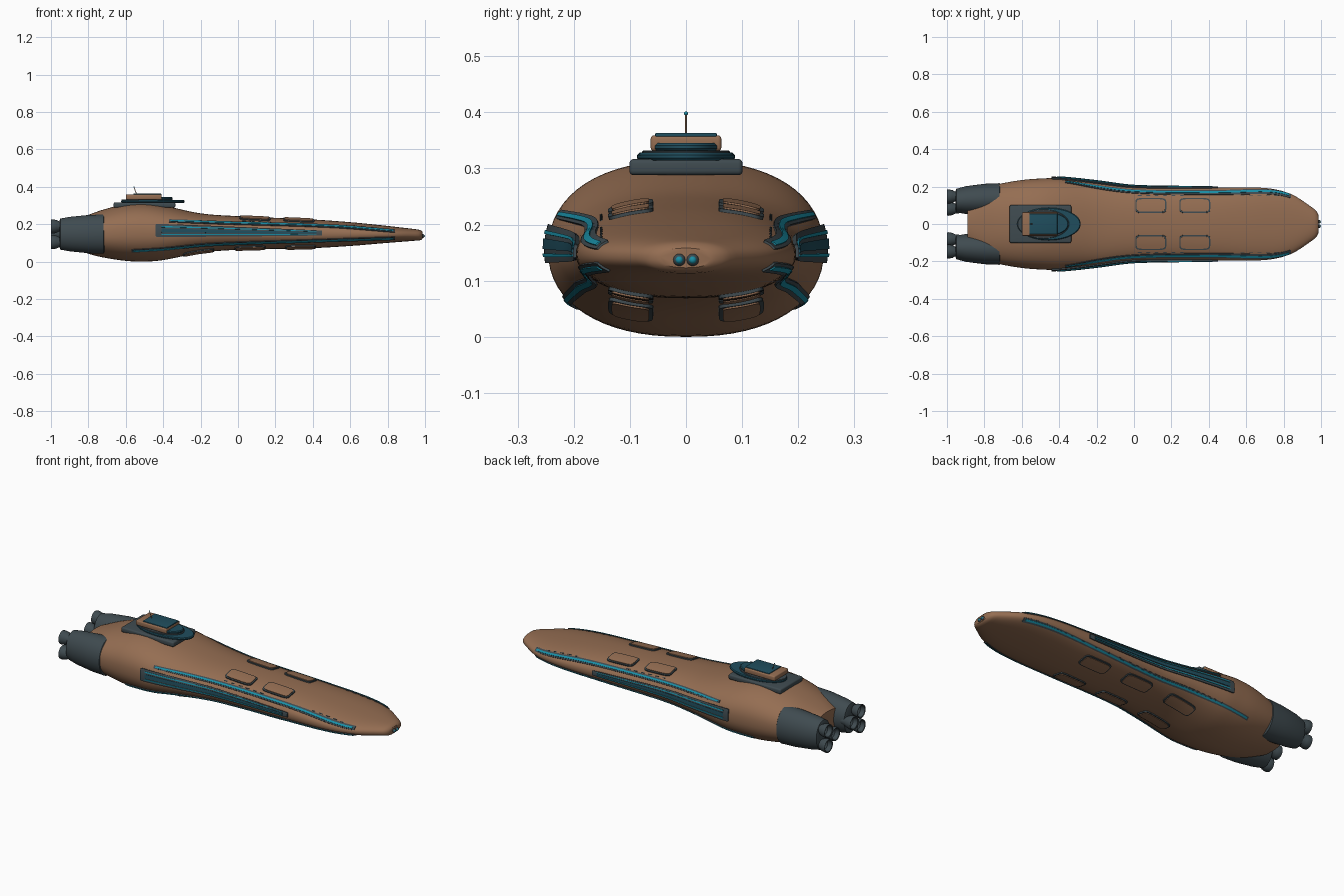
import bpy, bmesh, math
from mathutils import Vector, Matrix

if "Cube" in bpy.data.objects:
    bpy.data.objects.remove(bpy.data.objects["Cube"])


def material(name, rgb):
    m = bpy.data.materials.new(name)
    m.use_nodes = True
    m.diffuse_color = (*rgb, 1)
    m.node_tree.nodes["Principled BSDF"].inputs["Base Color"].default_value = (*rgb, 1)
    return m


BROWN = material("copper brown", (0.30, 0.155, 0.085))
SLATE = material("dark slate", (0.05, 0.07, 0.08))
TEAL = material("deep teal", (0.014, 0.075, 0.11))
GLOW = material("bright teal", (0.01, 0.27, 0.38))


def finish(name, bm, mat, smooth=True, angle=35):
    bmesh.ops.recalc_face_normals(bm, faces=bm.faces)
    mesh = bpy.data.meshes.new(name)
    bm.to_mesh(mesh)
    bm.free()
    mesh.materials.append(mat)
    ob = bpy.data.objects.new(name, mesh)
    bpy.context.collection.objects.link(ob)
    if smooth:
        bpy.ops.object.select_all(action="DESELECT")
        ob.select_set(True)
        bpy.context.view_layer.objects.active = ob
        bpy.ops.object.shade_smooth_by_angle(angle=math.radians(angle))
    return ob


def loft(name, rings, mat, caps=True):
    bm = bmesh.new()
    rows = [[bm.verts.new(p) for p in ring] for ring in rings]
    n = len(rows[0])
    for a, b in zip(rows, rows[1:]):
        for i in range(n):
            bm.faces.new((a[i], a[(i + 1) % n], b[(i + 1) % n], b[i]))
    if caps:
        bm.faces.new(rows[0])
        bm.faces.new(rows[-1])
    return finish(name, bm, mat)


# Hull stations: x, half width, bottom, top
STATIONS = [
    (-0.89, 0.12, 0.075, 0.215), (-0.80, 0.19, 0.042, 0.25),
    (-0.72, 0.214, 0.022, 0.278), (-0.60, 0.235, 0.004, 0.308),
    (-0.50, 0.243, 0.0, 0.314), (-0.40, 0.245, 0.008, 0.300),
    (-0.20, 0.225, 0.047, 0.258), (0.0, 0.20, 0.063, 0.243),
    (0.40, 0.194, 0.072, 0.225), (0.62, 0.196, 0.085, 0.209),
    (0.75, 0.186, 0.096, 0.196), (0.85, 0.155, 0.104, 0.185),
    (0.95, 0.090, 0.112, 0.173), (0.978, 0.066, 0.115, 0.167),
    (0.987, 0.045, 0.123, 0.158)]
POWER = 2.3


def smooth_at(x, table, col):
    """Cubic interpolation through one column of a table."""
    x = min(max(x, table[0][0]), table[-1][0])
    i = max(k for k in range(len(table) - 1) if table[k][0] <= x)

    def slope(k):
        a, b = table[max(k - 1, 0)], table[min(k + 1, len(table) - 1)]
        return (b[col] - a[col]) / (b[0] - a[0])
    p, q = table[i], table[i + 1]
    h = q[0] - p[0]
    t = (x - p[0]) / h
    return (p[col] * (1 + 2 * t) * (1 - t) ** 2 + q[col] * t * t * (3 - 2 * t)
            + h * slope(i) * t * (1 - t) ** 2 - h * slope(i + 1) * t * t * (1 - t))


def section(x):
    w, lo, hi = (smooth_at(x, STATIONS, c) for c in (1, 2, 3))
    return w, (lo + hi) / 2, (hi - lo) / 2


def spow(v, e):
    return math.copysign(abs(v) ** e, v)


def hull_point(x, a, off=0.0):
    w, c, h = section(x)
    y, z = w * spow(math.cos(a), 2 / POWER), h * spow(math.sin(a), 2 / POWER)
    e = POWER - 1
    n = Vector((0, spow(y / w, e) / w, spow(z / h, e) / h)).normalized()
    return Vector((x, y, c + z)) + n * off


def angle_from_z(x, z):
    w, c, h = section(x)
    return math.asin(spow(max(-1, min(1, (z - c) / h)), POWER / 2))


def angle_from_y(x, y, up):
    return up * math.acos(max(-1, min(1, y / section(x)[0])) ** (POWER / 2))


xs = [-0.89 + 1.84 * i / 90 for i in range(91)] + [0.965, 0.978, 0.984, 0.987]
loft("hull", [[hull_point(x, math.tau * k / 64) for k in range(64)] for x in xs], BROWN)


def plate(name, x0, x1, span, to_angle, off, mat, corner=8, nx=24, nv=4):
    """Closed plate that hugs the hull on both sides of the ship."""
    for side, label in ((1, "left"), (-1, "right")):
        bm = bmesh.new()
        layers = []
        for depth in (off, -0.006):
            rows = []
            for i in range(nx + 1):
                u = math.sin(math.pi * (i / nx - 0.5)) * 0.9995
                x = (x0 + x1) / 2 + u * (x1 - x0) / 2
                lo, hi = span(x)
                half = (hi - lo) / 2 * (1 - abs(u) ** corner) ** (1 / corner)
                row = []
                for j in range(nv + 1):
                    v = (lo + hi) / 2 + half * (2 * j / nv - 1)
                    p = hull_point(x, to_angle(x, v), depth)
                    row.append(bm.verts.new((p.x, p.y * side, p.z)))
                rows.append(row)
            for a, b in zip(rows, rows[1:]):
                for j in range(nv):
                    bm.faces.new((a[j], a[j + 1], b[j + 1], b[j]))
            layers.append(rows)
        rims = [r[0] + [q[-1] for q in r[1:-1]] + r[-1][::-1] + [q[0] for q in r[-2:0:-1]]
                for r in layers]
        top, low = rims
        for k in range(len(top)):
            m = (k + 1) % len(top)
            bm.faces.new((top[k], top[m], low[m], low[k]))
        finish(f"{label}_{name}", bm, mat)


def band(points, width):
    """Band of given width around a height line."""
    def span(x):
        z = smooth_at(x, points, 1)
        return z - width / 2, z + width / 2
    return span


# Side armour panels with light strips
def taper(f0, f1):
    def span(x):
        t = (x + 0.44) / 0.89
        lo, hi = 0.132 + 0.008 * t, 0.20 - 0.036 * t
        return lo + (hi - lo) * f0, lo + (hi - lo) * f1
    return span


plate("side_panel", -0.44, 0.45, taper(0, 1), angle_from_z, 0.007, SLATE, 30, 40, 6)
for i, (f0, f1, mat) in enumerate(((0.16, 0.25, GLOW), (0.36, 0.64, TEAL), (0.75, 0.84, GLOW))):
    plate(f"panel_strip_{i + 1}", -0.41, 0.42, taper(f0, f1), angle_from_z, 0.010, mat, 30, 40, 2)

# Long light stripes above and below the panels
upper = [(-0.37, 0.217), (-0.1, 0.207), (0.5, 0.188), (0.84, 0.162)]
lower = [(-0.57, 0.058), (-0.4, 0.068), (-0.15, 0.092), (0.4, 0.112), (0.84, 0.126)]
for name, line in (("upper", upper), ("lower", lower)):
    a, b = line[0][0], line[-1][0]
    plate(name + "_stripe_bed", a, b, band(line, 0.015), angle_from_z, 0.004, SLATE, 30, 48, 2)
    plate(name + "_stripe_light", a + 0.01, b - 0.01, band(line, 0.006), angle_from_z, 0.006,
          GLOW, 30, 48, 2)

# Rounded hatches on the deck and belly
for where, up, centres in (("deck", 1, (0.09, 0.325)), ("belly", -1, (-0.21, 0.065, 0.335))):
    def across(x, y, up=up):
        return angle_from_y(x, y, up)
    for i, cx in enumerate(centres):
        plate(f"{where}_hatch_rim_{i + 1}", cx - 0.083, cx + 0.083, lambda x: (0.058, 0.137),
              across, 0.006, SLATE, 6, 20)
        plate(f"{where}_hatch_{i + 1}", cx - 0.076, cx + 0.076, lambda x: (0.065, 0.130),
              across, 0.009, BROWN, 6, 20)

# Rows of small windows
for i in range(12):
    x = (0.02 if i < 6 else 0.30) + 0.045 * i
    plate(f"deck_window_{i + 1}", x, x + 0.022, lambda x: (0.149, 0.153),
          lambda x, y: angle_from_y(x, y, 1), 0.002, SLATE, 8, 4, 1)

# Engine pods, each with three flared nozzles
POD = [(-0.955, 0.050, 0.070, 0.125), (-0.95, 0.063, 0.083, 0.125), (-0.90, 0.074, 0.092, 0.128),
       (-0.80, 0.083, 0.102, 0.132), (-0.72, 0.085, 0.105, 0.133), (-0.712, 0.075, 0.095, 0.133)]
BELL = [(-0.93, 0.024), (-0.955, 0.026), (-0.97, 0.034), (-0.99, 0.038), (-1.0, 0.037),
        (-0.998, 0.032), (-0.975, 0.026), (-0.965, 0.012)]


def ellipse(x, y, z, ry, rz, n):
    return [(x, y + ry * math.cos(math.tau * k / n), z + rz * math.sin(math.tau * k / n))
            for k in range(n)]


for side, label in ((1, "left"), (-1, "right")):
    loft(label + "_engine_pod", [ellipse(x, side * cy, 0.147, ry, rz, 40)
                                 for x, ry, rz, cy in POD], SLATE)
    for i, (y, z) in enumerate(((0.147, 0.188), (0.147, 0.104), (0.082, 0.146))):
        loft(f"{label}_nozzle_{i + 1}", [ellipse(x, side * y, z, r, r, 24) for x, r in BELL], SLATE)


# Bridge tower
def box(name, x0, x1, half, z0, z1, mat, bevel):
    bm = bmesh.new()
    size = Matrix.Diagonal((x1 - x0, half * 2, z1 - z0, 1))
    bmesh.ops.create_cube(bm, size=1, matrix=Matrix.Translation(((x0 + x1) / 2, 0, (z0 + z1) / 2)) @ size)
    bmesh.ops.bevel(bm, geom=bm.edges[:], offset=bevel, segments=3, profile=0.5, affect="EDGES")
    return finish(name, bm, mat)


def disc(name, cx, rx, ry, z0, z1, mat):
    e = (z1 - z0) * 0.3
    loft(name, [[(cx + (rx - d) * math.cos(math.tau * k / 48), (ry - d) * math.sin(math.tau * k / 48), z)
                 for k in range(48)] for z, d in ((z0, e), (z0 + e, 0), (z1 - e, 0), (z1, e))], mat)


box("bridge_base", -0.665, -0.335, 0.101, 0.288, 0.317, SLATE, 0.008)
disc("bridge_disc", -0.455, 0.17, 0.087, 0.314, 0.328, TEAL)
disc("bridge_ring", -0.485, 0.138, 0.078, 0.326, 0.332, SLATE)
disc("bridge_window", -0.45, 0.10, 0.061, 0.331, 0.345, TEAL)
box("bridge_cabin", -0.60, -0.408, 0.063, 0.331, 0.359, BROWN, 0.006)
box("bridge_roof", -0.56, -0.41, 0.055, 0.356, 0.363, TEAL, 0.002)

# Antenna and nose sensors
mast = [(-0.540, 0.355), (-0.556, 0.397)]
loft("antenna", [[(x + 0.002 * math.cos(math.tau * k / 10), 0.002 * math.sin(math.tau * k / 10), z)
                  for k in range(10)] for x, z in mast], BROWN)


def ball(name, loc, r, mat):
    bm = bmesh.new()
    bmesh.ops.create_uvsphere(bm, u_segments=16, v_segments=10, radius=r,
                              matrix=Matrix.Translation(loc))
    finish(name, bm, mat)


ball("antenna_tip", (-0.556, 0, 0.398), 0.0035, GLOW)
for side, label in ((1, "left"), (-1, "right")):
    ball(label + "_nose_sensor_socket", (0.986, side * 0.012, 0.137), 0.011, SLATE)
    ball(label + "_nose_sensor", (0.992, side * 0.012, 0.137), 0.007, GLOW)
